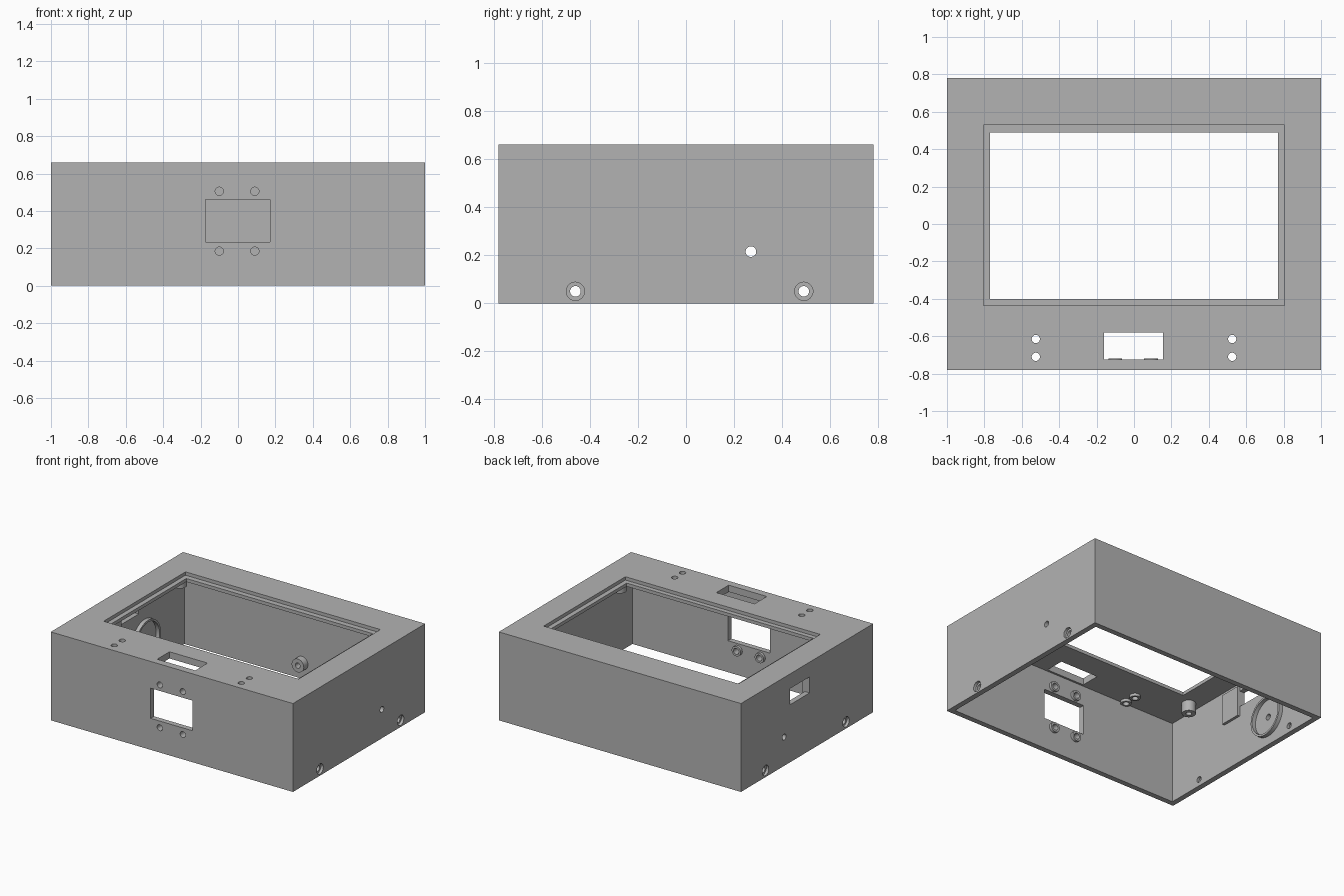
import bpy, bmesh, math
from mathutils import Matrix, Vector

cube = bpy.data.objects.get("Cube")
if cube:
    bpy.data.objects.remove(cube, do_unlink=True)

grey = bpy.data.materials.new("plain_grey")
grey.use_nodes = True
COLOR = (0.45, 0.45, 0.45, 1)
grey.diffuse_color = COLOR
grey.node_tree.nodes["Principled BSDF"].inputs["Base Color"].default_value = COLOR

W, D, H = 1.0, 0.78, 0.66      # half width, half depth, height
T, TOP = 0.04, 0.05            # wall and top thickness
IN_X, IN_Y, IN_Z = W - T, D - T, H - TOP
R = 0.022                      # screw hole radius


def add_box(bm, x0, x1, y0, y1, z0, z1):
    m = Matrix.Translation(((x0 + x1) / 2, (y0 + y1) / 2, (z0 + z1) / 2))
    bmesh.ops.create_cube(bm, size=1, matrix=m @ Matrix.Diagonal((x1 - x0, y1 - y0, z1 - z0, 1)))


def aim(center, axis):
    return Matrix.Translation(center) @ Vector(axis).to_track_quat("Z", "Y").to_matrix().to_4x4()


def add_rod(bm, center, axis, radius, length):
    bmesh.ops.create_cone(bm, cap_ends=True, segments=32, radius1=radius, radius2=radius,
                          depth=length, matrix=aim(center, axis))


def finish(name, bm):
    bmesh.ops.recalc_face_normals(bm, faces=bm.faces)
    mesh = bpy.data.meshes.new(name)
    bm.to_mesh(mesh)
    bm.free()
    mesh.materials.append(grey)
    obj = bpy.data.objects.new(name, mesh)
    bpy.context.collection.objects.link(obj)
    return obj


def smooth(obj):
    bpy.ops.object.select_all(action="DESELECT")
    obj.select_set(True)
    bpy.context.view_layer.objects.active = obj
    bpy.ops.object.shade_smooth_by_angle(angle=math.radians(30))


def cut(target, bm):
    cutter = finish("cutter", bm)
    mod = target.modifiers.new("cut", "BOOLEAN")
    mod.operation, mod.solver, mod.object = "DIFFERENCE", "EXACT", cutter
    bpy.context.view_layer.objects.active = target
    bpy.ops.object.modifier_apply(modifier=mod.name)
    bpy.data.objects.remove(cutter, do_unlink=True)


def boss(name, base, axis, outer, inner, length):
    """Hollow round boss growing from a wall along axis."""
    bm = bmesh.new()
    profile = [(inner, 0), (outer, 0), (outer, length), (inner, length)]
    verts = [bm.verts.new((r, 0, z)) for r, z in profile]
    edges = [bm.edges.new((verts[i], verts[(i + 1) % 4])) for i in range(4)]
    bmesh.ops.spin(bm, geom=verts + edges, cent=(0, 0, 0), axis=(0, 0, 1),
                   angle=math.tau, steps=32, use_duplicate=False)
    bmesh.ops.remove_doubles(bm, verts=bm.verts, dist=0.0001)
    bmesh.ops.transform(bm, matrix=aim(base, axis), verts=bm.verts)
    smooth(finish(name, bm))


# Hole positions
front_holes = [(x, z) for x in (-0.1, 0.09) for z in (0.185, 0.505)]
top_holes = [(x, y) for x in (-0.525, 0.525) for y in (-0.71, -0.615)]
side_screws = [(s, y) for s in (-1, 1) for y in (-0.46, 0.49)]

# Enclosure block
bm = bmesh.new()
add_box(bm, -W, W, -D, D, 0, H)
case = finish("enclosure", bm)

# Inner cavity, screen ledge and screw counterbores
bm = bmesh.new()
add_box(bm, -IN_X, IN_X, -IN_Y, IN_Y, -0.1, IN_Z)
add_box(bm, -0.805, 0.805, -0.435, 0.53, H - 0.025, H + 0.1)
for s, y in side_screws:
    add_rod(bm, (s * (W + 0.02), y, 0.05), (1, 0, 0), 0.038, 0.08)
cut(case, bm)

# Openings and through holes
bm = bmesh.new()
add_box(bm, -0.77, 0.77, -0.4, 0.49, 0.5, 0.75)
add_box(bm, -0.16, 0.155, -0.725, -0.58, 0.55, 0.75)
add_box(bm, -0.175, 0.172, -0.85, -0.7, 0.235, 0.46)
add_box(bm, -1.05, -0.9, -0.03, 0.2, 0.43, 0.55)
for s, y in side_screws:
    add_rod(bm, (s * W, y, 0.05), (1, 0, 0), R, 0.2)
for s in (-1, 1):
    add_rod(bm, (s * W, 0.27, 0.215), (1, 0, 0), R, 0.2)
for x, z in front_holes:
    add_rod(bm, (x, -D, z), (0, 1, 0), R, 0.2)
for x, y in top_holes:
    add_rod(bm, (x, y, H), (0, 0, 1), R, 0.2)
cut(case, bm)
smooth(case)

# Bosses behind the front and top screw holes
for x, z in front_holes:
    boss("front_hole_boss", (x, -IN_Y, z), (0, 1, 0), 0.037, R, 0.02)
for x, y in top_holes:
    boss("top_hole_boss", (x, y, IN_Z), (0, 0, -1), 0.037, R, 0.02)

# Screen mounting posts under the top
for x in (-0.87, 0.87):
    for y in (-0.46, 0.555):
        boss("screen_post", (x, y, IN_Z), (0, 0, -1), 0.048, 0.02, 0.08)

# Boss on the back wall and round holder on the side wall
boss("back_wall_boss", (0.01, IN_Y, 0.117), (0, -1, 0), 0.05, 0.02, 0.05)
boss("round_holder", (-IN_X, 0.27, 0.215), (1, 0, 0), 0.15, 0.135, 0.03)

# Plate beside the side window
bm = bmesh.new()
add_box(bm, -IN_X, -IN_X + 0.02, -0.19, -0.03, 0.355, 0.58)
finish("side_window_plate", bm)
